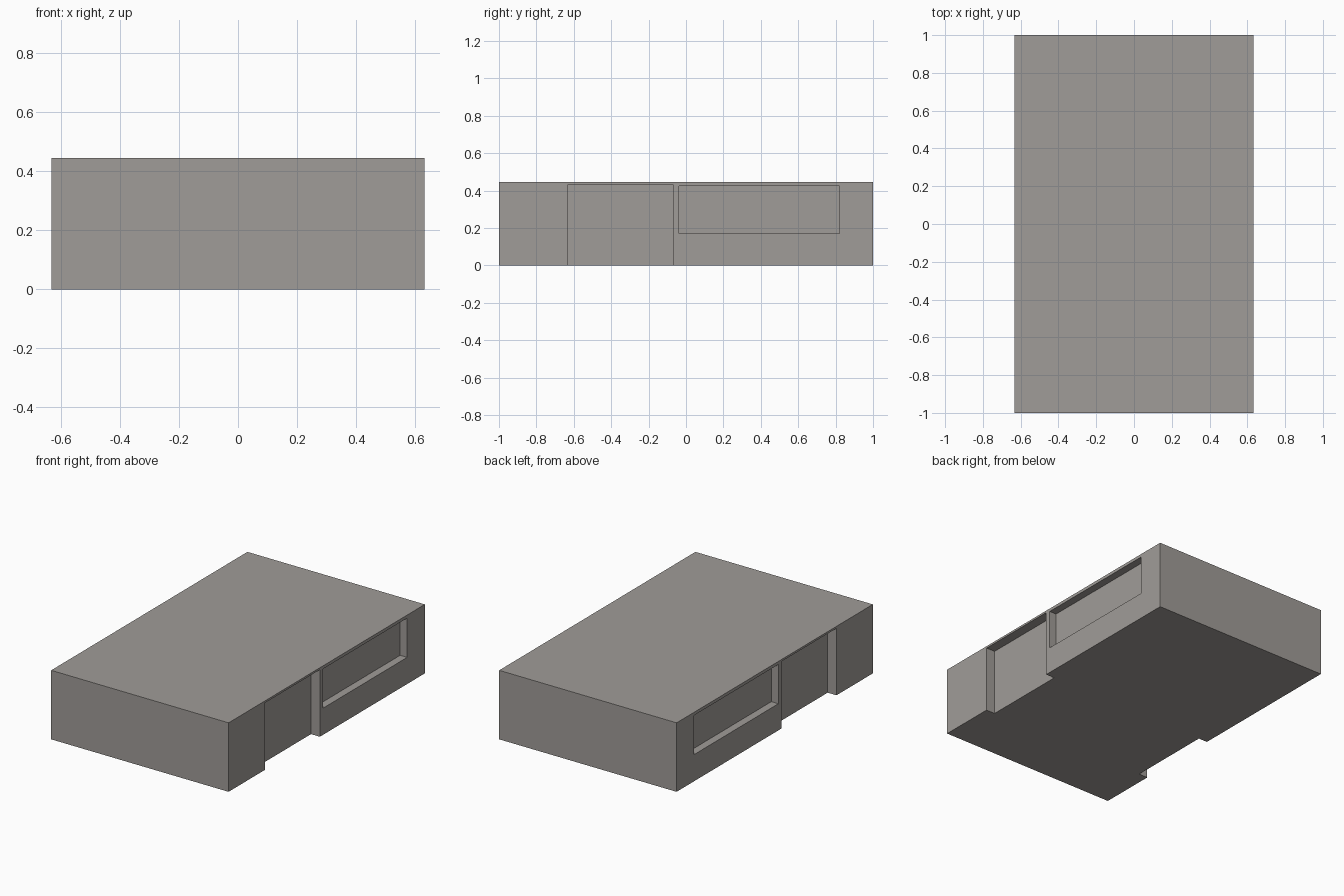
import bpy

if "Cube" in bpy.data.objects:
    bpy.data.objects.remove(bpy.data.objects["Cube"])

# One warm grey for the whole block
grey = bpy.data.materials.new("warm grey")
grey.diffuse_color = (0.352, 0.332, 0.314, 1)
grey.use_nodes = True
grey.node_tree.nodes["Principled BSDF"].inputs["Base Color"].default_value = grey.diffuse_color

HALF_W, HALF_L, HEIGHT = 0.633, 1.0, 0.445


def box(name, x0, x1, y0, y1, z0, z1):
    bpy.ops.mesh.primitive_cube_add(
        size=1, location=((x0 + x1) / 2, (y0 + y1) / 2, (z0 + z1) / 2))
    ob = bpy.context.object
    ob.name = name
    ob.scale = (x1 - x0, y1 - y0, z1 - z0)
    bpy.ops.object.transform_apply(location=True, rotation=False, scale=True)
    ob.data.materials.append(grey)
    return ob


# Solid body
body = box("body", -HALF_W, HALF_W, -HALF_L, HALF_L, 0, HEIGHT)

# Side recesses: depth, y range, z range (the doorway is open at the bottom)
recesses = {
    "doorway": (0.063, -0.63, -0.07, -0.1, 0.432),
    "window": (0.05, -0.037, 0.82, 0.172, 0.425),
}
for side in (-1, 1):
    for name, (depth, y0, y1, z0, z1) in recesses.items():
        xs = sorted((side * (HALF_W - depth), side * (HALF_W + 0.1)))
        cutter = box(name + "_cutter", *xs, y0, y1, z0, z1)
        cutter.hide_render = True
        mod = body.modifiers.new(name, 'BOOLEAN')
        mod.operation = 'DIFFERENCE'
        mod.solver = 'EXACT'
        mod.object = cutter
        bpy.context.view_layer.objects.active = body
        bpy.ops.object.modifier_apply(modifier=mod.name)
        bpy.data.objects.remove(cutter)
